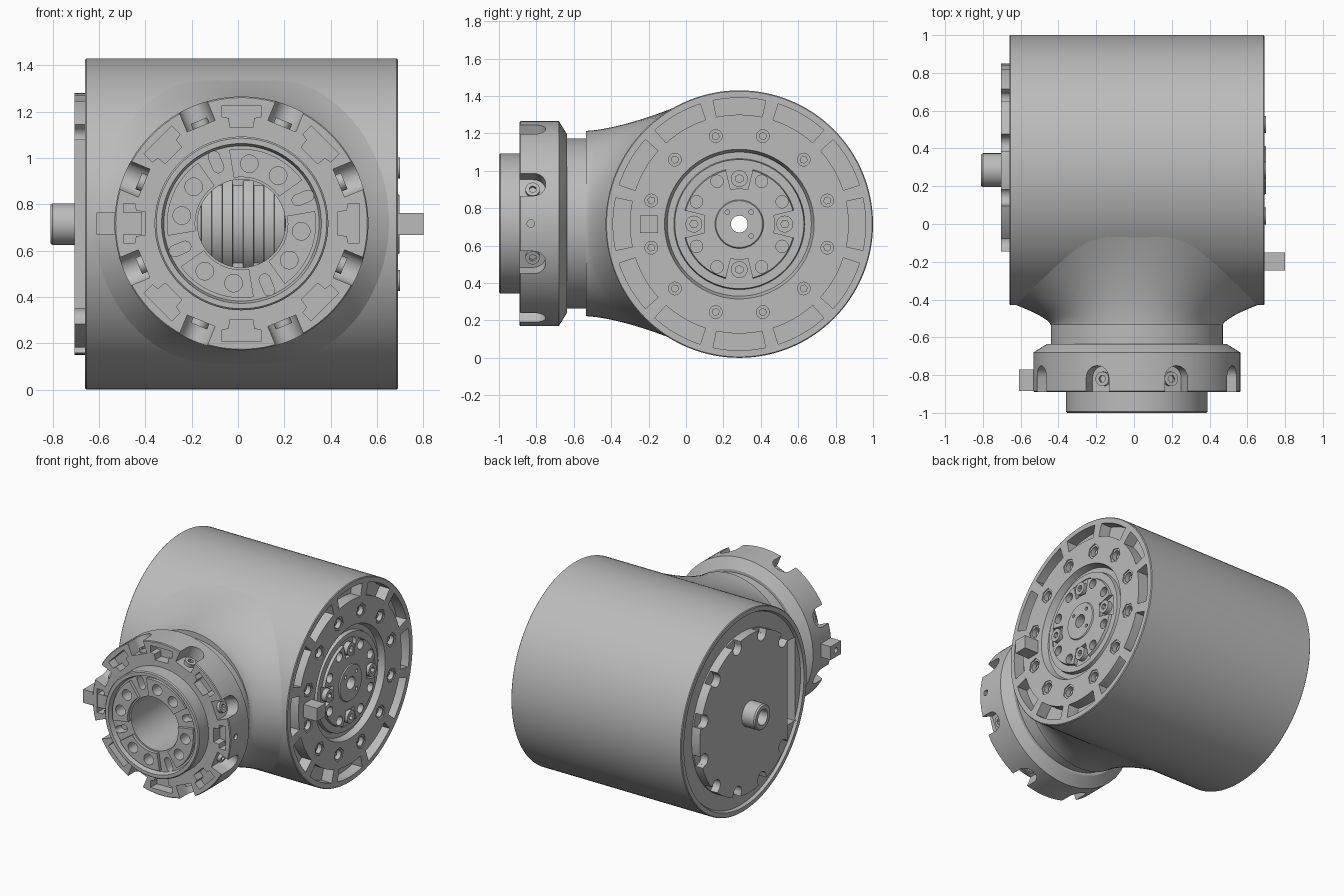
import bpy, bmesh
from math import sin, cos, pi, radians, sqrt
from mathutils import Matrix, Vector

cube = bpy.data.objects.get("Cube")
if cube:
    bpy.data.objects.remove(cube)

grey = bpy.data.materials.new("machined grey")
grey.use_nodes = True
grey.diffuse_color = (0.5, 0.5, 0.5, 1)
grey.node_tree.nodes["Principled BSDF"].inputs["Base Color"].default_value = (0.5, 0.5, 0.5, 1)


def frame(x, y, z, origin):
    m = Matrix((x, y, z)).transposed().to_4x4()
    m.translation = Vector(origin)
    return m


# Local z points outward along each axis
BARREL = frame((0, 1, 0), (0, 0, 1), (1, 0, 0), (0, 0.285, 0.715))
BACKCAP = frame((0, -1, 0), (0, 0, 1), (-1, 0, 0), (0, 0.285, 0.715))
NECK = frame((1, 0, 0), (0, 0, 1), (0, -1, 0), (0.015, 0, 0.718))
RADIAL = frame((0, 1, 0), (0, 0, 1), (1, 0, 0), (0, 0, 0))


def turn(deg):
    return Matrix.Rotation(radians(deg), 4, 'Z')


def finish(name, bm):
    bmesh.ops.recalc_face_normals(bm, faces=bm.faces)
    me = bpy.data.meshes.new(name)
    bm.to_mesh(me)
    bm.free()
    me.materials.append(grey)
    ob = bpy.data.objects.new(name, me)
    bpy.context.collection.objects.link(ob)
    return ob


def lathe(name, profile, m, n=128):
    """Revolve a closed (radius, height) loop."""
    bm = bmesh.new()
    rings = [[bm.verts.new(m @ Vector((r * cos(2 * pi * i / n), r * sin(2 * pi * i / n), z)))
              for r, z in profile] for i in range(n)]
    k = len(profile)
    for i in range(n):
        a, b = rings[i], rings[(i + 1) % n]
        for j in range(k):
            bm.faces.new((a[j], b[j], b[(j + 1) % k], a[(j + 1) % k]))
    return finish(name, bm)


def prisms(name, items):
    """Extrude each (outline, z0, z1, matrix) into one object."""
    bm = bmesh.new()
    for pts, z0, z1, m in items:
        lo = [bm.verts.new(m @ Vector((x, y, z0))) for x, y in pts]
        hi = [bm.verts.new(m @ Vector((x, y, z1))) for x, y in pts]
        bm.faces.new(lo)
        bm.faces.new(hi)
        for i in range(len(pts)):
            j = (i + 1) % len(pts)
            bm.faces.new((lo[i], lo[j], hi[j], hi[i]))
    return finish(name, bm)


def arc(r, a0, a1, n=12, x=0, y=0):
    return [(x + r * cos(radians(a0 + (a1 - a0) * i / n)),
             y + r * sin(radians(a0 + (a1 - a0) * i / n))) for i in range(n + 1)]


def circle(r, x=0, y=0, n=24):
    return arc(r, 0, 360, n, x, y)[:-1]


def sector(r0, r1, half):
    return arc(r1, -half, half) + arc(r0, half, -half)


def box(x0, x1, y0, y1):
    return [(x0, y0), (x1, y0), (x1, y1), (x0, y1)]


def cut(ob, items):
    tool = prisms("cutter", items)
    tool.hide_render = True
    mod = ob.modifiers.new("cut", 'BOOLEAN')
    mod.operation = 'DIFFERENCE'
    mod.solver = 'EXACT'
    mod.object = tool
    dg = bpy.context.evaluated_depsgraph_get()
    me = bpy.data.meshes.new_from_object(ob.evaluated_get(dg))
    ob.modifiers.clear()
    ob.data = me
    bpy.data.objects.remove(tool)


twelve = range(0, 360, 30)
eight = range(0, 360, 45)
four = range(0, 360, 90)
bore = [(circle(0.19, n=64), -0.12, 0.75, NECK)]

# Barrel with stepped output face and shallow rear recess
barrel = lathe("barrel_housing", [
    (0.045, -0.64), (0.67, -0.64), (0.68, -0.66), (0.71, -0.66), (0.715, -0.655),
    (0.715, 0.685), (0.71, 0.69), (0.4, 0.69), (0.385, 0.645), (0.35, 0.645), (0.345, 0.672),
    (0.3, 0.672), (0.295, 0.69), (0.13, 0.69), (0.125, 0.698), (0.045, 0.698)], BARREL)
cut(barrel, [(sector(0.585, 0.675, 12), 0.61, 0.75, BARREL @ turn(a)) for a in twelve]
    + [(circle(0.052, 0.487, 0, 6), 0.683, 0.75, BARREL @ turn(a + 15)) for a in twelve]
    + [(sector(0.19, 0.31, 14), 0.665, 0.75, BARREL @ turn(a)) for a in four])
cut(barrel, [(circle(0.034, 0.487), 0.63, 0.75, BARREL @ turn(a + 15)) for a in twelve]
    + [(circle(0.033, 0.258), 0.65, 0.75, BARREL @ turn(a + s)) for a in four for s in (27.5, 62.5)]
    + [(circle(0.012, 0.09), 0.67, 0.75, BARREL @ turn(a)) for a in (45, 135, 315)])
cut(barrel, [(box(0.44, 0.605, -0.3, 0.3), 0.38, 0.8, BACKCAP)])
cut(barrel, bore)

# Screws on the output face
prisms("ring_screws", [(circle(0.022, 0.487, 0, 6), 0.62, 0.66, BARREL @ turn(a + 15)) for a in twelve])
flange_screws = prisms("flange_screws", [(circle(0.045, 0.243), 0.65, 0.7, BARREL @ turn(a)) for a in four])
cut(flange_screws, [(circle(0.022, 0.243, 0, 6), 0.675, 0.75, BARREL @ turn(a)) for a in four])
prisms("output_pin", [(box(-0.53, -0.435, -0.047, 0.047), 0.64, 0.8, BARREL)])

# Ribbed shaft seen through the bore
ribs = []
for i in range(-5, 6):
    r = 0.25 if i % 2 else 0.235
    ribs += [(r, i * 0.045 - 0.022), (r, i * 0.045 + 0.021)]
lathe("inner_shaft", [(0.045, -0.25)] + ribs + [(0.045, 0.25)], BARREL, 64)

# Rear cover plate, scalloped, with a flat side and a hollow hub
cover = prisms("rear_cover", [(arc(0.565, 40.5, 319.5, 96), 0.6, 0.705, BACKCAP)])
cut(cover, [(circle(0.046, 0.535), 0.65, 0.8, BACKCAP @ turn(a + 15)) for a in twelve if 30 <= a <= 300]
    + [(circle(0.05), 0.5, 0.8, BACKCAP)])
cut(cover, [(box(0.53, 0.65, -0.046, 0.046), 0.65, 0.8, BACKCAP @ turn(a + 15))
            for a in twelve if 30 <= a <= 300])
lathe("rear_hub", [(0.05, 0.6), (0.09, 0.6), (0.09, 0.8), (0.083, 0.81), (0.055, 0.81), (0.05, 0.8)], BACKCAP, 48)

# Flared transition from the round neck onto the barrel
bm = bmesh.new()
n, steps = 96, 12
rings = []
for s in range(steps + 1):
    t, ring = s / steps, []
    for i in range(n):
        c, d = cos(2 * pi * i / n), sin(2 * pi * i / n)
        y1 = 0.285 - sqrt(0.712 ** 2 - (0.68 * d) ** 2)
        e = t ** 1.5
        ring.append(bm.verts.new((0.015 + c * (0.455 + 0.19 * e), -0.535 + (y1 + 0.535) * t,
                                  0.718 + d * (0.495 + 0.183 * e))))
    rings.append(ring)
for a, b in zip(rings, rings[1:]):
    for i in range(n):
        bm.faces.new((a[i], a[(i + 1) % n], b[(i + 1) % n], b[i]))
bm.faces.new(rings[0])
bmesh.ops.poke(bm, faces=[bm.faces.new(rings[-1])])
flare = finish("neck_flare", bm)
cut(flare, bore)

# Neck collar with a raised front ring
collar = lathe("neck_collar", [
    (0.19, 0.5), (0.455, 0.5), (0.455, 0.635), (0.475, 0.635), (0.548, 0.68), (0.548, 0.885),
    (0.543, 0.89), (0.375, 0.89), (0.375, 0.993), (0.368, 1.0), (0.345, 1.0),
    (0.335, 0.965), (0.19, 0.965)], NECK)
tee = [(0.415, -0.05), (0.455, -0.055), (0.46, -0.085), (0.51, -0.085),
       (0.51, 0.085), (0.46, 0.085), (0.455, 0.055), (0.415, 0.05)]
arch = [(-0.065, 0.95)] + arc(0.065, 180, 360, 16, 0, 0.815) + [(0.065, 0.95)]
holes = [(circle(0.038, 0.26), 0.88, 1.05, NECK @ turn(a + 22.5 + s)) for a in four for s in (30, -30)]
slot = arc(0.024, -90, 90, 8, 0.312) + arc(0.024, 90, 270, 8, 0.262)
cut(collar, [(tee, 0.82, 0.95, NECK @ turn(a)) for a in eight]
    + [(arch, 0.455, 0.65, NECK @ turn(a + 22.5) @ RADIAL) for a in eight])
cut(collar, holes + [(slot, 0.9, 1.05, NECK @ turn(a + 22.5)) for a in four]
    + [(circle(0.02, 0, 0.83), 0.53, 0.6, NECK @ RADIAL)])

# Raised pads inside the front ring, and bolts inside the arches
pads = prisms("front_pads", [(sector(0.2, 0.322, 32), 0.95, 0.988, NECK @ turn(a + 67.5)) for a in four])
cut(pads, holes)
bolts = prisms("arch_bolts", [(circle(0.038, 0, 0.82), 0.44, 0.48, NECK @ turn(a + 22.5) @ RADIAL) for a in eight])
cut(bolts, [(circle(0.02, 0, 0.82, 6), 0.46, 0.5, NECK @ turn(a + 22.5) @ RADIAL) for a in eight])
key = prisms("collar_key", [(box(-0.625, -0.43, -0.048, 0.048), 0.77, 0.885, NECK)])
cut(key, [(circle(0.018, 0, 0.83), 0.59, 0.7, NECK @ turn(180) @ RADIAL)])

# Smooth round walls, keep machined edges crisp
bpy.ops.object.select_all(action='DESELECT')
for ob in bpy.context.collection.objects:
    if ob.type == 'MESH' and grey.name in ob.data.materials:
        ob.select_set(True)
        bpy.context.view_layer.objects.active = ob
bpy.ops.object.shade_smooth_by_angle(angle=radians(30))
